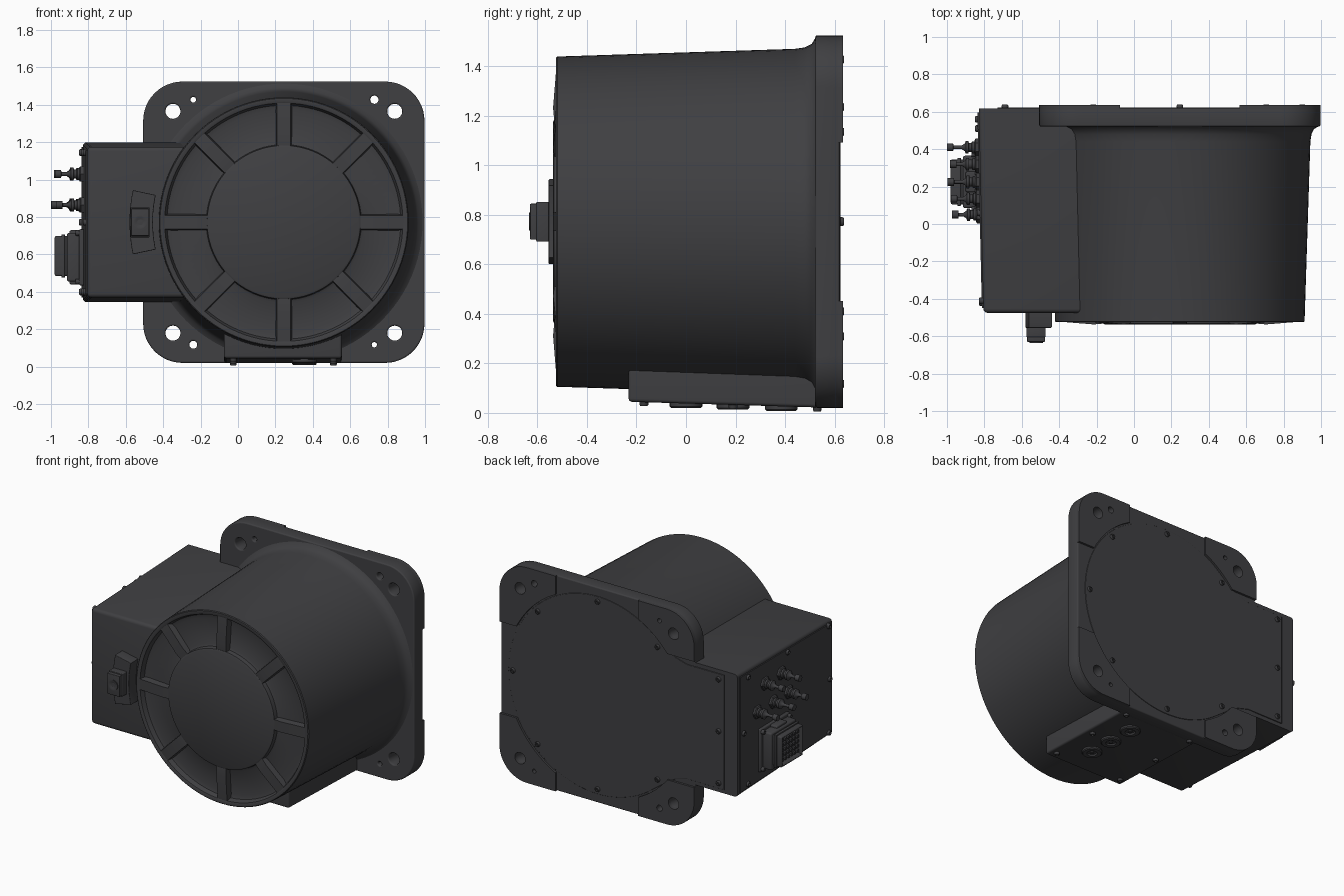
import bpy, bmesh, math
from mathutils import Vector, Matrix

if "Cube" in bpy.data.objects:
    bpy.data.objects.remove(bpy.data.objects["Cube"])

CX, CZ, H = 0.245, 0.7725, 0.752          # drum axis and half size of the flange
mat = bpy.data.materials.new("dark_grey")
mat.diffuse_color = (0.05, 0.05, 0.054, 1)
mat.use_nodes = True
mat.node_tree.nodes["Principled BSDF"].inputs["Base Color"].default_value = mat.diffuse_color


def finish(name, bm, matrix=Matrix()):
    bmesh.ops.remove_doubles(bm, verts=bm.verts, dist=1e-5)
    bmesh.ops.recalc_face_normals(bm, faces=bm.faces)
    me = bpy.data.meshes.new(name)
    bm.to_mesh(me)
    bm.free()
    ob = bpy.data.objects.new(name, me)
    ob.matrix_world = matrix
    bpy.context.collection.objects.link(ob)
    return ob


def lathe(name, profile, pos, direction, n=24):
    """Revolve (radius, height) points about an axis through pos."""
    bm = bmesh.new()
    rings = [[bm.verts.new((r * math.cos(2 * math.pi * i / n), r * math.sin(2 * math.pi * i / n), h))
              for i in range(n)] for r, h in profile]
    for a, b in zip(rings, rings[1:]):
        for i in range(n):
            bm.faces.new((a[i], a[i - 1], b[i - 1], b[i]))
    q = Vector(direction).to_track_quat('Z', 'Y').to_matrix().to_4x4()
    return finish(name, bm, Matrix.Translation(pos) @ q)


def loft(name, y0, a, y1, b, bevel=0, keep_back=False):
    """Six-sided block between rectangles (x0, x1, z0, z1) at y0 and y1."""
    bm = bmesh.new()
    v = [[bm.verts.new((x, y, z)) for x, z in ((r[0], r[2]), (r[1], r[2]), (r[1], r[3]), (r[0], r[3]))]
         for y, r in ((y0, a), (y1, b))]
    bm.faces.new(v[0])
    bm.faces.new(v[1])
    for i in range(4):
        bm.faces.new((v[0][i], v[0][i - 1], v[1][i - 1], v[1][i]))
    if bevel:
        es = [e for e in bm.edges if not (keep_back and all(p in v[1] for p in e.verts))]
        bmesh.ops.bevel(bm, geom=es, offset=bevel, segments=4, profile=0.5, affect='EDGES')
    return finish(name, bm)


def plate(name, loops, y0, y1, bevel=0):
    """Extrude x-z outlines (extra loops are holes) from y0 to y1."""
    cu = bpy.data.curves.new(name, 'CURVE')
    cu.dimensions, cu.fill_mode = '2D', 'BOTH'
    cu.extrude = (y1 - y0) / 2 - bevel
    cu.bevel_depth, cu.offset, cu.bevel_resolution = bevel, -bevel, 2
    for pts in loops:
        s = cu.splines.new('POLY')
        s.points.add(len(pts) - 1)
        for p, (x, z) in zip(s.points, pts):
            p.co = (x, z, 0, 1)
        s.use_cyclic_u = True
    ob = bpy.data.objects.new(name, cu)
    ob.location, ob.rotation_euler = (0, (y0 + y1) / 2, 0), (math.pi / 2, 0, 0)
    bpy.context.collection.objects.link(ob)
    bpy.ops.object.select_all(action='DESELECT')
    ob.select_set(True)
    bpy.context.view_layer.objects.active = ob
    bpy.ops.object.convert(target='MESH')
    return ob


def arc(cx, cz, r, a0, a1, n):
    return [(cx + r * math.cos(math.radians(a0 + (a1 - a0) * i / n)),
             cz + r * math.sin(math.radians(a0 + (a1 - a0) * i / n))) for i in range(n + 1)]


def circle(cx, cz, r, n=32):
    return arc(cx, cz, r, 0, 360, n)[:-1]


def screw(name, pos, direction, r=0.018, h=0.014):
    return lathe(name, [(0, -0.01), (r, -0.01), (r, h * .6), (r * .8, h), (r * .45, h), (r * .4, h * .4), (0, h * .4)],
                 pos, direction, 16)


# Drum with dished front and raised centre disc
lathe("drum", [(0, -.538), (.40, -.538), (.41, -.533), (.415, -.505), (.43, -.498), (.60, -.485), (.625, -.492),
               (.637, -.522), (.642, -.525), (.662, -.525), (.667, -.52), (.698, .44), (.704, .48), (.718, .508),
               (.745, .524), (.745, .56), (0, .56)], (CX, 0, CZ), (0, 1, 0), 96)

# Radial ribs on the front
for k in range(8):
    bm = bmesh.new()
    sec = [[bm.verts.new(p) for p in ((r, -w, -.47), (r, -w * .8, y), (r, w * .8, y), (r, w, -.47))]
           for r, y, w in ((.405, -.532, .046), (.46, -.537, .046), (.645, -.522, .046))]
    bm.faces.new(sec[0])
    bm.faces.new(sec[2])
    for s, t in zip(sec, sec[1:]):
        for i in range(4):
            bm.faces.new((s[i], s[i - 1], t[i - 1], t[i]))
    for v in bm.verts:
        r, w, y = v.co
        c, s = math.cos(k * math.pi / 4), math.sin(k * math.pi / 4)
        v.co = (CX + r * c - w * s, y, CZ + r * s + w * c)
    finish("front_rib", bm)

# Square mounting flange with bolt and dowel holes
holes = {(sx, sz): [circle(CX + sx * .593, CZ + sz * .593, .04),
                    circle(CX + sx * .484, CZ + sz * .655, r, 20)]
         for sx, sz, r in ((-1, 1, .015), (1, 1, .022), (-1, -1, .021), (1, -1, .014))}
c = H - .21
outline = sum((arc(CX + sx * c, CZ + sz * c, .21, a, a + 90, 12)
               for sx, sz, a in ((1, 1, 0), (-1, 1, 90), (-1, -1, 180), (1, -1, 270))), [])
plate("mounting_flange", [outline] + sum(holes.values(), []), .522, .62, .008)

# Raised corner pads on the back of the flange
for (sx, sz), hs in holes.items():
    e = .44 if sx < 0 else .32
    a0 = math.degrees(math.asin(e / .70))
    a1 = math.degrees(math.acos(.32 / .70))
    pts = arc(0, 0, .70, a1, a0, 12) + [(H, e)] + arc(c, c, .21, 0, 90, 12) + [(.32, H)]
    plate("flange_pad", [[(CX + sx * u, CZ + sz * v) for u, v in pts]] + hs, .61, .635)

# Electronics box on the left
loft("side_box", -.475, (-.805, .1, .37, 1.175), .618, (-.83, .1, .345, 1.20), .022, True)


def px(y):
    return -.805 - (y + .475) * .0228


loft("connector_panel", -.45, (px(-.45) - .008, -.7, .39, 1.155), .595, (px(.595) - .008, -.7, .37, 1.175))

# Rear cover with neck onto the box
neck = [(-.52, .475), (-.60, .425), (-.69, .40), (-.975, .40)]
cover = arc(0, 0, .69, -128, 128, 72) + neck + [(u, -v) for u, v in reversed(neck)]
plate("rear_cover", [[(CX + u, CZ + v) for u, v in cover]], .60, .624, .003)
for k in range(8):
    if k != 4:
        a = k * math.pi / 4
        screw("cover_screw", (CX + .655 * math.cos(a), .624, CZ + .655 * math.sin(a)), (0, 1, 0))
for z in (.41, CZ, 1.135):
    screw("cover_screw", (-.69, .624, z), (0, 1, 0))

# Panel screws
for y in (.51, .06, -.41):
    for z in (.40, 1.145):
        screw("panel_screw", (px(y) - .008, y, z), (-1, 0, 0))
for y in (.56, -.42):
    screw("panel_screw", (px(y) - .008, y, CZ), (-1, 0, 0))

# Coaxial connectors: a row of three under a row of two
for y, z, tip in ((.41, .865, .17), (.225, .865, .17), (.05, .865, .15), (.32, 1.03, .155), (.135, 1.03, .155)):
    lathe("coax_nut", [(0, -.01), (.046, -.01), (.046, .022), (.038, .028), (0, .028)], (px(y), y, z), (-1, 0, 0), 6)
    lathe("coax_connector", [(.032, 0), (.032, .04), (.024, .044), (.024, .058), (.034, .06), (.034, .074), (.02, .08),
                             (.01, .095), (.01, tip - .03), (.021, tip - .028), (.021, tip + .005),
                             (0, tip + .005)], (px(y), y, z), (-1, 0, 0), 20)
    x = px(y)

# Multi-pin rectangular connector
loft("plug_base", .06, (-.85, -.81, .435, .735), .39, (-.85, -.81, .435, .735), .008)
loft("plug_collar", .085, (-.915, -.83, .455, .715), .365, (-.915, -.83, .455, .715), .012)
loft("plug_latch", .17, (-.90, -.83, .44, .73), .28, (-.90, -.83, .44, .73), .008)
shell = loft("plug_shell", .105, (-.98, -.84, .485, .70), .345, (-.98, -.84, .485, .70), .01)
bm = bmesh.new()
bm.from_mesh(shell.data)
face = min(bm.faces, key=lambda f: f.calc_center_median().x - f.calc_area())
bmesh.ops.inset_region(bm, faces=[face], thickness=.014)
bmesh.ops.translate(bm, verts=face.verts, vec=(.04, 0, 0))
bm.to_mesh(shell.data)
bm.free()
for z in (.515, .635):
    loft("plug_band", .097, (-.945, -.925, .477, .708), .353, (-.945, -.925, .477, .708), .004) if z < .6 else None
for i in range(6):
    for j in range(5):
        y, z = .143 + i * .033, .525 + j * .034
        loft("plug_pin", y - .009, (-.968, -.93, z - .009, z + .009), y + .009, (-.968, -.93, z - .009, z + .009))
for y in (.078, .372):
    for z in (.455, .715):
        screw("plug_screw", (-.85, y, z), (-1, 0, 0), .015, .02)

# Sight bracket on the front of the box
plate("bracket_base", [arc(CX, CZ, .825, 168, 192, 12) + arc(CX, CZ, .70, 192, 168, 12)], -.555, -.46, .004)
loft("bracket_block", -.605, (-.575, -.472, .692, .852), -.54, (-.575, -.472, .692, .852), .005)
loft("bracket_head", -.63, (-.572, -.475, .70, .845), -.59, (-.572, -.475, .70, .845), .004)
lathe("bracket_socket", [(.036, 0), (.036, .007), (.026, .007), (.016, .002), (0, .002)],
      (-.523, -.628, CZ), (0, -1, 0), 24)

# Lower boss with vents and screws
loft("lower_boss", -.232, (-.075, .555, .045, .35), .53, (-.075, .555, .022, .35), .014, True)


def bz(y):
    return .045 - (y + .232) * .03


for y in (0, .19, .385):
    lathe("vent_disc", [(0, -.02), (.066, -.02), (.066, .012), (.06, .018), (.034, .018), (.03, .008), (.014, .008),
                        (.014, .014), (0, .014)], (.355, y, bz(y)), (0, 0, -1), 32)
for x in (-.025, .51):
    for y in (-.17, .19, .53):
        screw("boss_screw", (x, y, bz(y)), (0, 0, -1), .018, .016)

# Shared material and smooth shading
bpy.ops.object.select_all(action='SELECT')
for ob in bpy.context.selected_objects:
    ob.data.materials.clear()
    ob.data.materials.append(mat)
    bpy.context.view_layer.objects.active = ob
bpy.ops.object.shade_smooth_by_angle(angle=math.radians(35))
